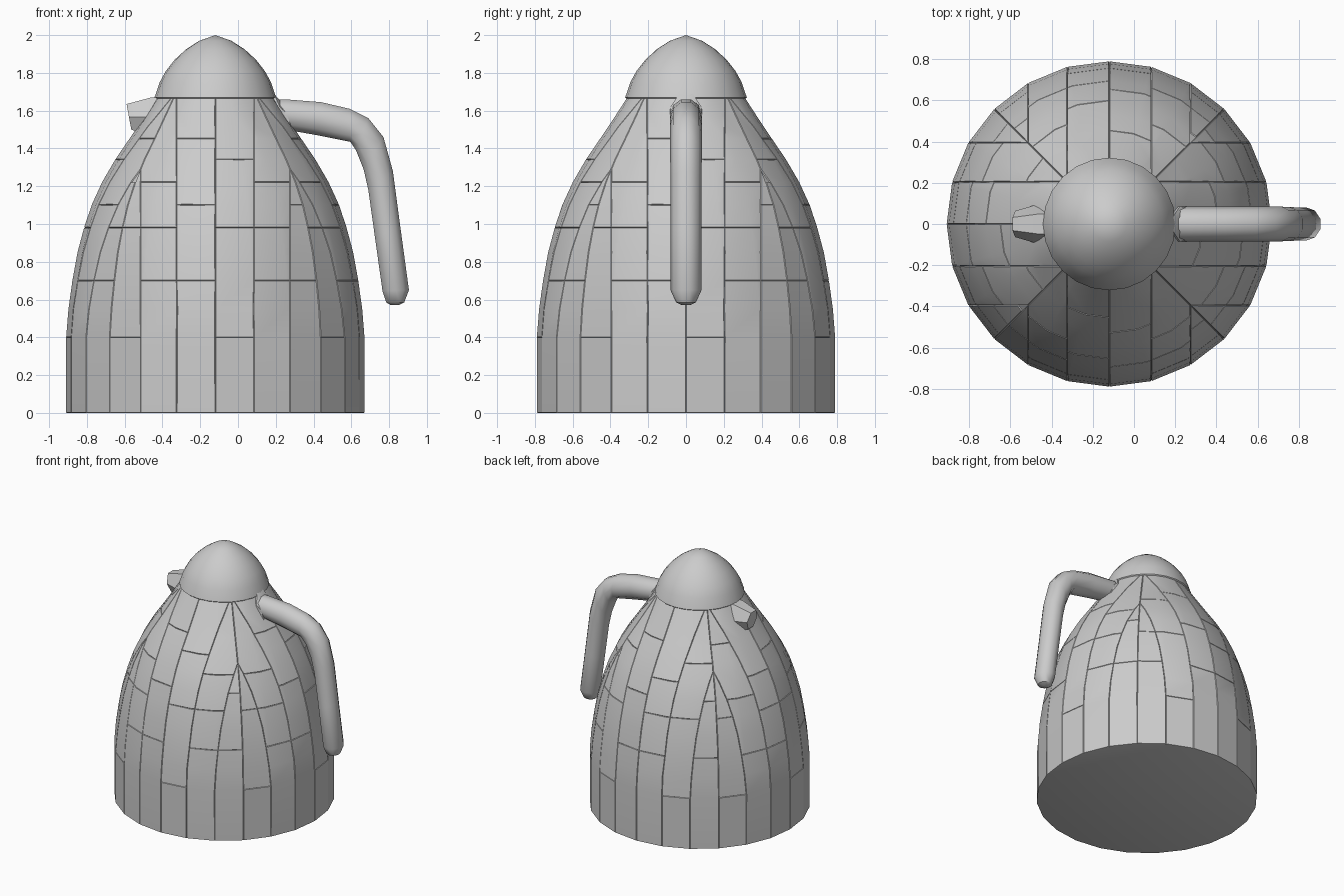
import bpy, bmesh, math
from mathutils import Vector

if "Cube" in bpy.data.objects:
    bpy.data.objects.remove(bpy.data.objects["Cube"])

AXIS = -0.12      # x of the jug's centre line
SIDES = 24
BASE_R = 0.785

grey = bpy.data.materials.new("plain grey")
grey.use_nodes = True
grey.diffuse_color = (0.6, 0.6, 0.6, 1)
grey.node_tree.nodes["Principled BSDF"].inputs["Base Color"].default_value = grey.diffuse_color


def loft(rings):
    """Skin a list of point rings and close both ends."""
    bm = bmesh.new()
    loops = [[bm.verts.new(p) for p in ring] for ring in rings]
    n = len(loops[0])
    for a, b in zip(loops, loops[1:]):
        for i in range(n):
            j = (i + 1) % n
            bm.faces.new((a[i], a[j], b[j], b[i]))
    bm.faces.new(loops[0])
    bm.faces.new(loops[-1])
    bmesh.ops.remove_doubles(bm, verts=bm.verts, dist=1e-4)
    bmesh.ops.recalc_face_normals(bm, faces=bm.faces)
    return bm


def finish(name, bm, angle=30):
    mesh = bpy.data.meshes.new(name)
    bm.to_mesh(mesh)
    bm.free()
    mesh.materials.append(grey)
    ob = bpy.data.objects.new(name, mesh)
    bpy.context.collection.objects.link(ob)
    bpy.ops.object.select_all(action='DESELECT')
    ob.select_set(True)
    bpy.context.view_layer.objects.active = ob
    bpy.ops.object.shade_smooth_by_angle(angle=math.radians(angle))
    return ob


def lathe_rings(profile):
    turn = [math.tau * i / SIDES for i in range(SIDES)]
    return [[(AXIS + r * math.cos(t), r * math.sin(t), z) for t in turn] for r, z in profile]


def section_rings(stations, sides):
    """Oval rings in an upright plane, from outer point, inner point and half width."""
    rings = []
    for outer, inner, half in stations:
        o, i = Vector((outer[0], 0, outer[1])), Vector((inner[0], 0, inner[1]))
        mid, arm = (o + i) / 2, (o - i) / 2
        turn = [math.tau * (k + 0.5) / sides for k in range(sides)]
        grow = 1 / math.cos(math.pi / sides)
        rings.append([mid + arm * math.cos(t) * grow + Vector((0, half * grow * math.sin(t), 0))
                      for t in turn])
    return rings


# Body: turned shell
body = loft(lathe_rings([(BASE_R, 0), (BASE_R, 0.4), (0.773, 0.55), (0.752, 0.7),
                         (0.725, 0.85), (0.69, 0.98), (0.65, 1.1), (0.595, 1.22),
                         (0.525, 1.34), (0.45, 1.45), (0.37, 1.57), (0.305, 1.67)]))

# Straight cuts across the shell: front and back by x, sides by y
cuts = sorted({round(BASE_R * math.sin(math.radians(15 * k)), 4) for k in range(-3, 4)})


def faces_across(f):
    return abs(f.normal.y) >= abs(f.normal.x)


for front in (True, False):
    for c in cuts:
        part = [f for f in body.faces if abs(f.normal.z) < 0.95 and faces_across(f) == front]
        geom = part + list({e for f in part for e in f.edges}) + list({v for f in part for v in f.verts})
        spot = (AXIS + c, 0, 0) if front else (0, c, 0)
        way = (1, 0, 0) if front else (0, 1, 0)
        bmesh.ops.bisect_plane(body, geom=geom, dist=0.004, plane_co=spot, plane_no=way)

# Panels: staggered rows with narrow grooves between them
rows = ((0.4, 0.98, 1.34), (0.7, 1.1, 1.45), (0.7, 0.98, 1.22))
panels = {}
for f in body.faces:
    if abs(f.normal.z) > 0.95:
        continue
    p = f.calc_center_median()
    front = faces_across(f)
    across = p.x - AXIS if front else p.y
    side = p.y > 0 if front else p.x > AXIS
    column = sum(across > c for c in cuts)
    row = sum(p.z > h for h in rows[(column * 2 + side + front) % 3])
    panels.setdefault((front, side, column, row), []).append(f)
for group in panels.values():
    if sum(f.calc_area() for f in group) > 0.003:
        bmesh.ops.inset_region(body, faces=group, thickness=0.003, depth=0.005,
                               use_boundary=True, use_even_offset=False)
finish("body", body, 35)

# Lid: slightly pointed dome
finish("lid", loft(lathe_rings([(0.29, 1.64), (0.322, 1.67), (0.295, 1.75), (0.262, 1.81),
                                (0.215, 1.87), (0.155, 1.925), (0.085, 1.97), (0, 2.0)])), 40)

# Handle: bent grip with a rounded end
finish("handle", loft(section_rings([
    ((0.10, 1.66), (0.12, 1.51), 0.075), ((0.25, 1.66), (0.25, 1.5), 0.08),
    ((0.44, 1.645), (0.42, 1.47), 0.08), ((0.59, 1.61), (0.595, 1.435), 0.08),
    ((0.69, 1.56), (0.625, 1.39), 0.08), ((0.77, 1.46), (0.665, 1.29), 0.08),
    ((0.82, 1.28), (0.69, 1.18), 0.078), ((0.86, 0.98), (0.725, 0.93), 0.077),
    ((0.905, 0.65), (0.765, 0.645), 0.077), ((0.88, 0.585), (0.785, 0.585), 0.05),
    ((0.85, 0.57), (0.81, 0.57), 0.02)], 10)), 40)

# Bracket where the handle meets the body
finish("handle_bracket", loft(section_rings([
    ((0.12, 1.68), (0.24, 1.42), 0.085), ((0.19, 1.69), (0.30, 1.44), 0.085),
    ((0.235, 1.64), (0.30, 1.47), 0.08)], 8)))

# Spout: short lip opposite the handle
finish("spout", loft(section_rings([
    ((-0.36, 1.67), (-0.38, 1.43), 0.09), ((-0.46, 1.67), (-0.46, 1.46), 0.085),
    ((-0.59, 1.635), (-0.565, 1.5), 0.055)], 6)))
